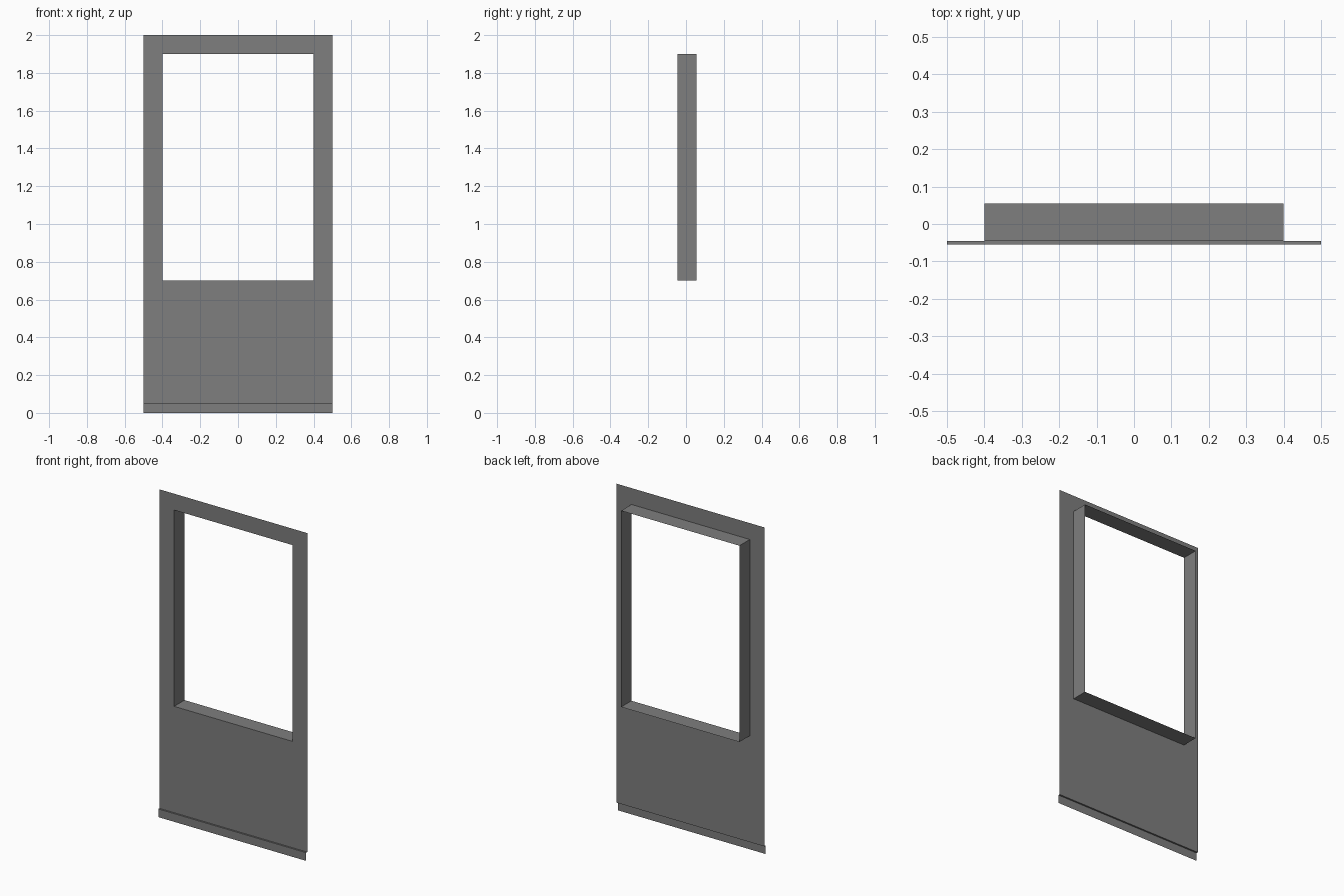
import bpy
import bmesh

cube = bpy.data.objects.get("Cube")
if cube:
    bpy.data.objects.remove(cube, do_unlink=True)

HALF_W, TOP = 0.5, 2.0
OPEN_W, SILL, HEAD = 0.4, 0.7, 1.9
SKIRT_H = 0.05
SKIRT_Y, WALL_Y, BACK_Y = -0.055, -0.045, 0.055

grey = bpy.data.materials.new("plain grey")
grey.use_nodes = True
colour = (0.21, 0.21, 0.21, 1)
grey.diffuse_color = colour
grey.node_tree.nodes["Principled BSDF"].inputs["Base Color"].default_value = colour


def sheet_object(name, quads):
    """Make one open sheet from quads, welding shared corners."""
    bm = bmesh.new()
    for quad in quads:
        bm.faces.new([bm.verts.new(p) for p in quad])
    bmesh.ops.remove_doubles(bm, verts=bm.verts, dist=1e-5)
    mesh = bpy.data.meshes.new(name)
    bm.to_mesh(mesh)
    bm.free()
    mesh.materials.append(grey)
    obj = bpy.data.objects.new(name, mesh)
    bpy.context.collection.objects.link(obj)
    return obj


def sweep(path, start, end):
    """Quads between two positions of the same path."""
    return [[start(a), end(a), end(b), start(b)] for a, b in zip(path, path[1:])]


# Wall panel: a grid of faces around the window opening, facing the front
xs = [-HALF_W, -OPEN_W, OPEN_W, HALF_W]
zs = [SKIRT_H, SILL, HEAD, TOP]
wall = []
for i in range(3):
    for j in range(3):
        if (i, j) != (1, 1):
            x0, x1, z0, z1 = xs[i], xs[i + 1], zs[j], zs[j + 1]
            wall.append([(x0, WALL_Y, z0), (x1, WALL_Y, z0),
                         (x1, WALL_Y, z1), (x0, WALL_Y, z1)])
sheet_object("wall_panel", wall)

# Window reveal: four thin sides running back from the opening
loop = [(-OPEN_W, SILL), (OPEN_W, SILL), (OPEN_W, HEAD), (-OPEN_W, HEAD)]
sheet_object("window_reveal", sweep(
    loop + loop[:1],
    lambda p: (p[0], BACK_Y, p[1]),
    lambda p: (p[0], WALL_Y, p[1])))

# Skirting: front strip and the narrow ledge back to the wall
profile = [(SKIRT_Y, 0), (SKIRT_Y, SKIRT_H), (WALL_Y, SKIRT_H)]
sheet_object("skirting_board", sweep(
    profile,
    lambda p: (-HALF_W, p[0], p[1]),
    lambda p: (HALF_W, p[0], p[1])))
